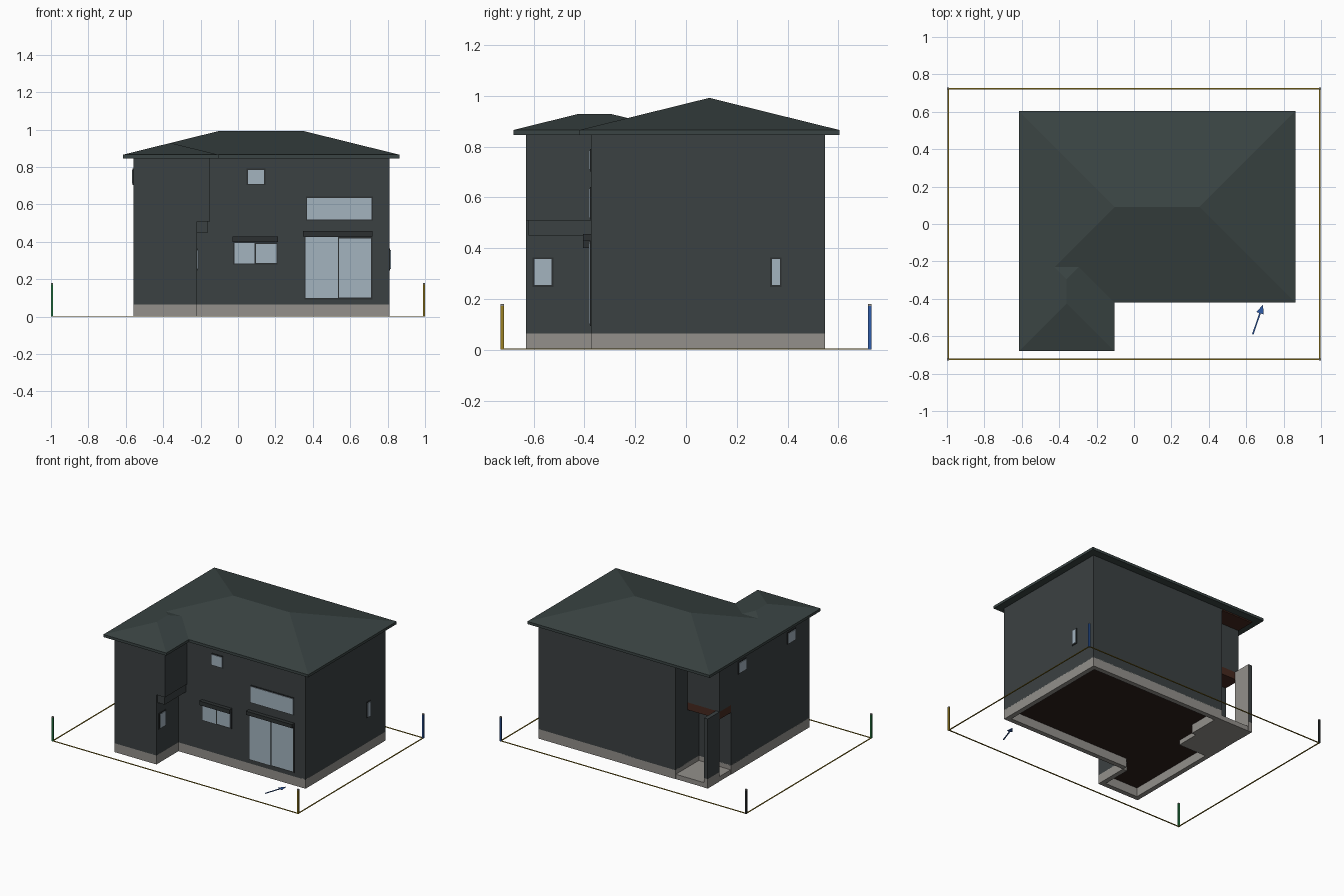
import bpy, bmesh, math
from mathutils import Vector

if "Cube" in bpy.data.objects:
    bpy.data.objects.remove(bpy.data.objects["Cube"])


def mat(name, hexcol):
    lin = []
    for i in (0, 2, 4):
        c = int(hexcol[i:i + 2], 16) / 255
        lin.append(c / 12.92 if c <= 0.04045 else ((c + 0.055) / 1.055) ** 2.4)
    m = bpy.data.materials.new(name)
    m.diffuse_color = (*lin, 1)
    m.use_nodes = True
    m.node_tree.nodes["Principled BSDF"].inputs["Base Color"].default_value = m.diffuse_color
    return m


WALL = mat("dark_cladding", "3b4142")
ROOF = mat("roof_slate", "3a4443")
STONE = mat("foundation_grey", "93908b")
GLASS = mat("window_glass", "a3b3bf")
FRAME = mat("dark_frame", "2c3031")
WOOD = mat("dark_wood", "46291f")
GOLD = mat("boundary_gold", "9a8022")
GREEN = mat("marker_green", "2c8a4c")
BLUE = mat("marker_blue", "2f5ca8")
BASE = mat("underside_brown", "2e1f1b")


def finish(name, bm, mats):
    bmesh.ops.recalc_face_normals(bm, faces=bm.faces)
    me = bpy.data.meshes.new(name)
    bm.to_mesh(me)
    bm.free()
    for m in mats:
        me.materials.append(m)
    ob = bpy.data.objects.new(name, me)
    bpy.context.collection.objects.link(ob)
    return ob


def prism(name, pts, z0, z1, *mats):
    bm = bmesh.new()
    f = bm.faces.new([bm.verts.new((x, y, z0)) for x, y in pts])
    r = bmesh.ops.extrude_face_region(bm, geom=[f])
    for v in r["geom"]:
        if isinstance(v, bmesh.types.BMVert):
            v.co.z = z1
    return finish(name, bm, mats)


def box(name, x, y, z, m):
    return prism(name, [(x[0], y[0]), (x[1], y[0]), (x[1], y[1]), (x[0], y[1])], z[0], z[1], m)


def hip_roof(name, x, y, z0, z1, slope, m):
    # eave slab with a hipped top; the ridge runs along the longer side
    h = min(x[1] - x[0], y[1] - y[0]) / 2
    bm = bmesh.new()
    c = [(x[0], y[0]), (x[1], y[0]), (x[1], y[1]), (x[0], y[1])]
    lo = [bm.verts.new((a, b, z0)) for a, b in c]
    hi = [bm.verts.new((a, b, z1)) for a, b in c]
    zr = z1 + h * slope
    p = bm.verts.new((x[0] + h, y[0] + h, zr))
    q = bm.verts.new((x[1] - h, y[1] - h, zr))
    bm.faces.new(lo)
    for i in range(4):
        j = (i + 1) % 4
        bm.faces.new((lo[i], lo[j], hi[j], hi[i]))
    if x[1] - x[0] > y[1] - y[0]:
        tops = [(0, 1, q, p), (1, 2, q), (2, 3, p, q), (3, 0, p)]
    else:
        tops = [(0, 1, p), (1, 2, q, p), (2, 3, q), (3, 0, p, q)]
    for i, j, *r in tops:
        bm.faces.new([hi[i], hi[j]] + r)
    return finish(name, bm, [m])


def plate(name, axis, plane, out, a, z, thick, m):
    # thin panel lying on a wall that faces along the given axis
    d = sorted((plane - out * 0.004, plane + out * thick))
    return box(name, d, a, z, m) if axis == "x" else box(name, a, d, z, m)


def window(name, axis, plane, out, a, z, panes=1):
    e = 0.007
    plate(name + "_frame", axis, plane, out, (a[0] - e, a[1] + e), (z[0] - e, z[1] + e), 0.004, FRAME)
    w = (a[1] - a[0] + e) / panes
    for i in range(panes):
        s = a[0] + i * w
        drop = 0.006 * i
        plate(f"{name}_pane_{i}", axis, plane, out, (s, s + w - e),
              (z[0] + drop / 2, z[1] - drop), 0.008, GLASS)


# Footprints of the two storeys, counter-clockwise
lower = [(-.56, -.63), (-.22, -.63), (-.22, -.375), (.81, -.375),
         (.81, .548), (-.30, .548), (-.30, .28), (-.56, .28)]
upper = [(-.56, -.63), (-.15, -.63), (-.15, -.375), (.81, -.375),
         (.81, .548), (-.30, .548), (-.30, .41), (-.56, .41)]

# Walls; the underside of the ground floor is brown
ground = prism("lower_walls", lower, 0.065, 0.51, WALL, BASE)
for p in ground.data.polygons:
    if p.normal.z < -0.5:
        p.material_index = 1
prism("upper_walls", upper, 0.51, 0.855, WALL)
box("overhang_band", (-.23, -.16), (-.62, -.37), (.45, .51), WALL)

# Foundation ring, one strip per footprint edge
T = 0.035
for i, a in enumerate(lower):
    a, b = Vector(a), Vector(lower[(i + 1) % len(lower)])
    d = (b - a).normalized()
    n = Vector((-d.y, d.x)) * T
    prism(f"foundation_{i}", [a, b, b + n, a + n], 0, 0.07, STONE)

# Porch: slab, corner fin with a grey inner face, wooden ceiling beam
box("porch_slab", (-.558, -.30), (.11, .546), (0, .035), STONE)
box("fin_foundation", (-.56, -.53), (.41, .548), (0, .07), STONE)
fin = box("porch_fin", (-.56, -.53), (.41, .548), (.07, .51), WALL)
fin.data.materials.append(STONE)
for p in fin.data.polygons:
    if p.normal.x > 0.5:
        p.material_index = 1
box("porch_ceiling", (-.56, -.30), (.28, .41), (.455, .51), WOOD)
box("recess_soffit", (-.56, -.30), (.41, .548), (.838, .848), WOOD)

# Two intersecting hip roofs
hip_roof("main_roof", (-.615, .863), (-.42, .604), .847, .866, .247, ROOF)
hip_roof("wing_roof", (-.615, -.105), (-.68, -.04), .847, .866, .247, ROOF)

# Windows: front, sides
F = -0.375
window("small_window", "y", F, -1, (.053, .14), (.71, .785))
window("wide_window", "y", F, -1, (.37, .715), (.52, .635))
window("kitchen_window", "y", F, -1, (-.02, .205), (.285, .395), 2)
window("terrace_door", "y", F, -1, (.362, .712), (.10, .425), 2)
window("wing_window", "x", -.22, 1, (-.597, -.53), (.255, .357))
window("right_window", "x", .81, 1, (.338, .37), (.255, .357))
for i, y in enumerate((.15, -.42)):
    window(f"left_window_{i}", "x", -.56, -1, (y - .042, y + .042), (.712, .785))

# Hoods over the front openings
box("kitchen_hood", (-.03, .215), (-.405, -.37), (.40, .43), FRAME)
box("terrace_hood", (.348, .72), (-.405, -.37), (.43, .457), FRAME)

# Plot boundary lines and corner posts
X, Y, W = 0.994, 0.724, 0.004
for s, side in ((-1, "a"), (1, "b")):
    box("boundary_x_" + side, (-X, X), (s * Y - W, s * Y + W), (0, .004), GOLD)
    box("boundary_y_" + side, (s * X - W, s * X + W), (-Y, Y), (0, .004), GOLD)
posts = {"front_left": (-1, -1, GREEN), "front_right": (1, -1, GOLD),
         "back_right": (1, 1, BLUE), "back_left": (-1, 1, FRAME)}
for n, (sx, sy, m) in posts.items():
    px, py, r = sx * X, sy * Y, 0.006
    box("post_" + n, (px - r, px + r), (py - r, py + r), (0, .173), m)
    box("post_cap_" + n, (px - r, px + r), (py - r, py + r), (.173, .18), STONE)

# Flat arrow on the ground
tail, tip = Vector((.635, -.59)), Vector((.69, -.43))
d = (tip - tail).normalized()
n = Vector((-d.y, d.x))
neck = tip - d * .05
prism("ground_arrow", [tail - n * .004, neck - n * .004, neck - n * .02, tip,
                       neck + n * .02, neck + n * .004, tail + n * .004], 0, .004, BLUE)
